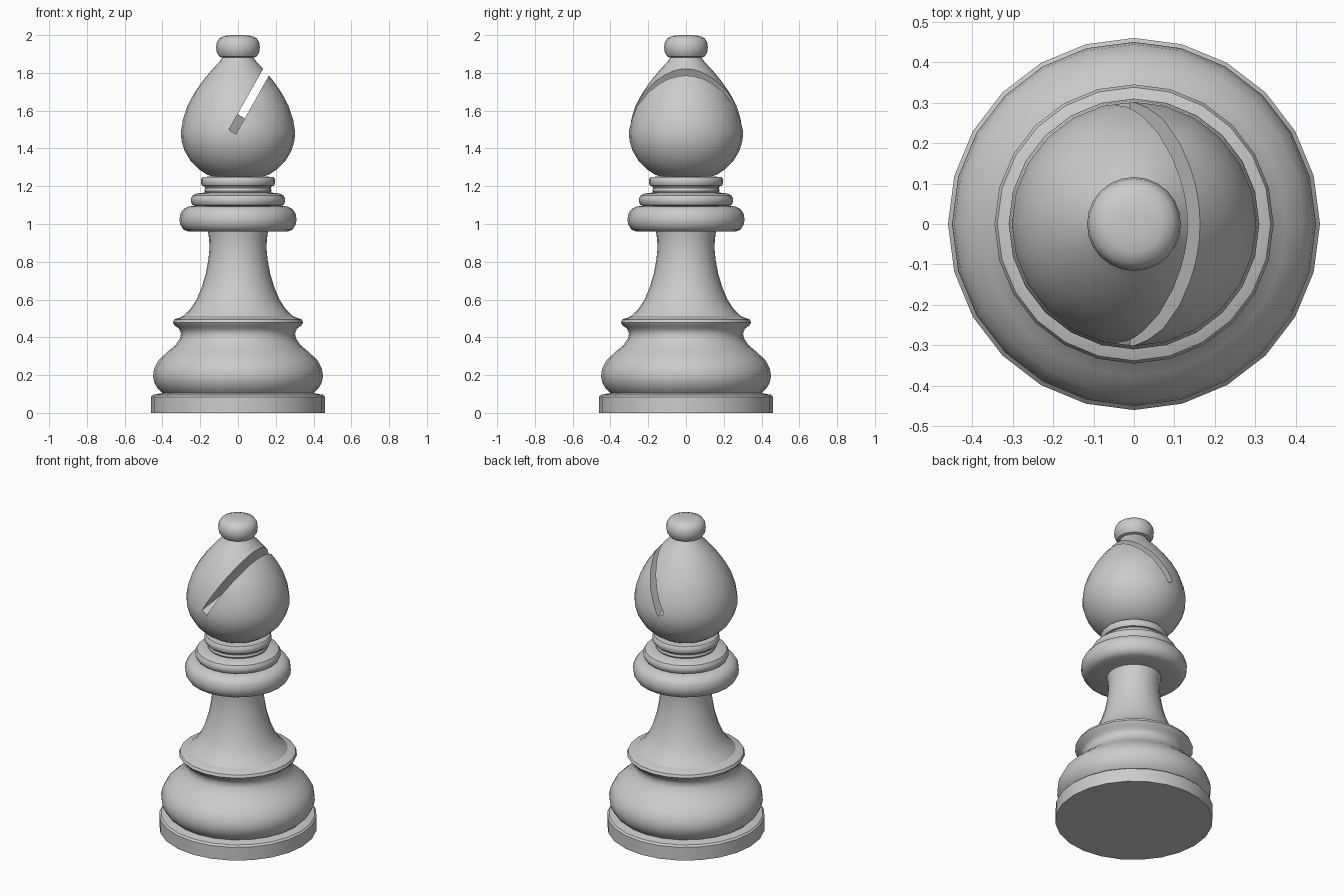
import bpy, bmesh, math

if "Cube" in bpy.data.objects:
    bpy.data.objects.remove(bpy.data.objects["Cube"])

SIDES = 24


def lathe(name, profile, angle=35):
    """Spin a (radius, z) profile about z, closing both ends with flat caps."""
    bm = bmesh.new()
    rings = [[bm.verts.new((r * math.cos(2 * math.pi * i / SIDES),
                            r * math.sin(2 * math.pi * i / SIDES), z))
              for i in range(SIDES)] for r, z in profile]
    for a, b in zip(rings, rings[1:]):
        for i in range(SIDES):
            j = (i + 1) % SIDES
            bm.faces.new((a[i], a[j], b[j], b[i]))
    bm.faces.new(rings[0][::-1])
    bm.faces.new(rings[-1])
    return finish(name, bm, angle)


def finish(name, bm, angle=None):
    bmesh.ops.recalc_face_normals(bm, faces=bm.faces)
    me = bpy.data.meshes.new(name)
    bm.to_mesh(me)
    bm.free()
    ob = bpy.data.objects.new(name, me)
    bpy.context.collection.objects.link(ob)
    if angle:
        smooth(ob, angle)
    return ob


def smooth(ob, angle):
    bpy.ops.object.select_all(action='DESELECT')
    ob.select_set(True)
    bpy.context.view_layer.objects.active = ob
    bpy.ops.object.shade_smooth_by_angle(angle=math.radians(angle))


# Foot, bulging belly and flared rim
lathe("base", [(.46, 0), (.46, .085), (.45, .096), (.40, .105), (.425, .128),
               (.443, .16), (.45, .195), (.444, .235), (.42, .28), (.375, .322),
               (.33, .36), (.307, .395), (.302, .42), (.312, .446), (.335, .462),
               (.345, .478), (.338, .494), (.29, .513)])

# Concave stem
lathe("stem", [(.29, .513), (.25, .553), (.22, .60), (.192, .665), (.171, .735),
               (.157, .81), (.151, .87), (.153, .92), (.16, .965)])

# Stacked collar rings
lathe("large_collar", [(.16, .96), (.265, .96), (.29, .972), (.306, .997),
                       (.31, 1.025), (.305, 1.055), (.288, 1.08), (.26, 1.093),
                       (.21, 1.097)])
lathe("middle_collar", [(.22, 1.095), (.24, 1.10), (.25, 1.117), (.25, 1.135),
                        (.24, 1.152), (.218, 1.162), (.17, 1.167)])
lathe("neck", [(.17, 1.16), (.178, 1.175), (.174, 1.19), (.182, 1.203)])
lathe("small_collar", [(.172, 1.198), (.19, 1.203), (.197, 1.217), (.196, 1.237),
                       (.187, 1.249), (.13, 1.252)])

# Teardrop head
head = lathe("head", [(.13, 1.25), (.165, 1.262), (.205, 1.288), (.25, 1.332),
                      (.283, 1.387), (.30, 1.445), (.302, 1.49), (.292, 1.553),
                      (.268, 1.625), (.232, 1.693), (.185, 1.76), (.135, 1.82),
                      (.098, 1.858), (.08, 1.885)])

# Slanted slot cutter with a ridged floor, extruded across the slot width
bm = bmesh.new()
d = (.49, .872)            # direction up the slot
n = (.872, -.49)           # across the slot
outline = [(-.032 - .0 , -.31, 0), (-.032, 0, .10), (-.032, .31, 0),
           (-.032, .5, -.04), (-.032, .5, .5), (-.032, -.5, .5), (-.032, -.5, -.04)]
layers = []
for w in (-.022, .022):
    layers.append([bm.verts.new((x + d[0] * u + n[0] * w, y, 1.483 + d[1] * u + n[1] * w))
                   for x, y, u in outline])
a, b = layers
bm.faces.new(a)
bm.faces.new(b[::-1])
for i in range(len(a)):
    j = (i + 1) % len(a)
    bm.faces.new((a[i], b[i], b[j], a[j]))
cutter = finish("slot_cutter", bm)
cutter.hide_render = True

mod = head.modifiers.new("slot", 'BOOLEAN')
mod.operation = 'DIFFERENCE'
mod.solver = 'EXACT'
mod.object = cutter
bpy.context.view_layer.objects.active = head
bpy.ops.object.modifier_apply(modifier=mod.name)
bpy.data.objects.remove(cutter)
smooth(head, 35)

# Finial button
lathe("finial", [(.08, 1.88), (.098, 1.886), (.112, 1.908), (.116, 1.935),
                 (.112, 1.962), (.098, 1.984), (.07, 1.996), (.03, 2.0)])
